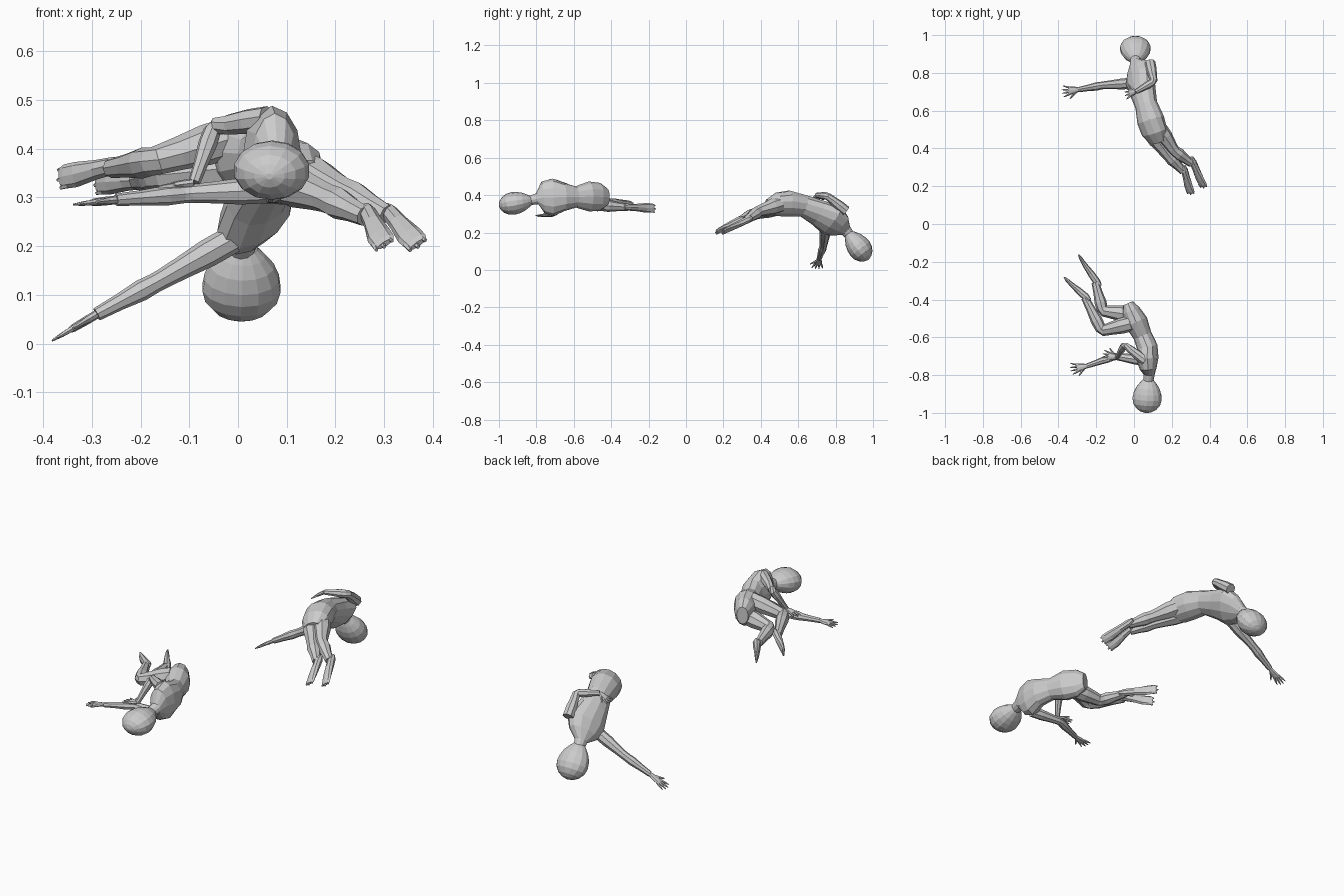
import bpy, bmesh, math
from mathutils import Vector as V

cube = bpy.data.objects.get("Cube")
if cube:
    bpy.data.objects.remove(cube, do_unlink=True)

grey = bpy.data.materials.new("plain_grey")
grey.use_nodes = True
grey.diffuse_color = (0.6, 0.6, 0.6, 1)
grey.node_tree.nodes["Principled BSDF"].inputs["Base Color"].default_value = (0.6, 0.6, 0.6, 1)


def loft(name, rings, side, side_end=None, sides=10):
    """Skin elliptical rings (centre, half width, half depth) along a path."""
    bm = bmesh.new()
    side, loops = V(side), []
    side_end = V(side_end or side)
    n = len(rings)
    for i, (c, a, b) in enumerate(rings):
        t = (V(rings[min(i + 1, n - 1)][0]) - V(rings[max(i - 1, 0)][0])).normalized()
        s = side.lerp(side_end, i / (n - 1))
        s = (s - t * s.dot(t)).normalized()
        d = t.cross(s)
        loops.append([bm.verts.new(V(c) + s * a * math.cos(k * math.tau / sides)
                                   + d * b * math.sin(k * math.tau / sides))
                      for k in range(sides)])
    for p, q in zip(loops, loops[1:]):
        for k in range(sides):
            j = (k + 1) % sides
            bm.faces.new((p[k], p[j], q[j], q[k]))
    bm.faces.new(loops[0][::-1])
    bm.faces.new(loops[-1])
    bmesh.ops.recalc_face_normals(bm, faces=bm.faces)
    mesh = bpy.data.meshes.new(name)
    bm.to_mesh(mesh)
    bm.free()
    mesh.materials.append(grey)
    obj = bpy.data.objects.new(name, mesh)
    bpy.context.collection.objects.link(obj)
    return obj


def limb(name, joints, size, side):
    """Root, bend and end joints with muscle bulges between them."""
    a, b, c = map(V, joints)
    spots = [(a, 1.0), (a.lerp(b, .35), 1.0), (a.lerp(b, .7), .82), (a.lerp(b, .95), .72),
             (b.lerp(c, .08), .7), (b.lerp(c, .3), .76), (b.lerp(c, .65), .58), (c, .48)]
    loft(name, [(p, r * size, r * size) for p, r in spots], side, sides=8)


def hand(name, wrist, tip, side):
    w, t, s = V(wrist), V(tip), V(side)
    d = t - w
    s = (s - d * s.dot(d) / d.length_squared).normalized()
    loft(name + "_palm", [(w, .011, .009), (w + d * .25, .019, .009),
                          (w + d * .5, .022, .008), (w + d * .58, .018, .006)], s, sides=8)
    # four fingers fan out, the thumb branches off early
    for i, f in enumerate((-1, -.35, .3, .95)):
        root = w + d * .48 + s * f * .016
        end = w + d * (1 - .12 * abs(f)) + s * f * .03
        loft(f"{name}_finger_{i + 1}", [(root, .006, .006), (root.lerp(end, .55), .005, .005),
                                        (end, .002, .002)], s, sides=5)
    root, end = w + d * .2 + s * .01, w + d * .55 + s * .042
    loft(name + "_thumb", [(root, .008, .007), (end, .003, .003)], s, sides=5)


def foot(name, ankle, tip, side, heel):
    a, d, h = V(ankle), V(tip) - V(ankle), V(heel)
    loft(name, [(a - d * .16 + h, .011, .010), (a + h * .7, .018, .020),
                (a + d * .3 + h * .4, .020, .018), (a + d * .65, .026, .012),
                (a + d * .85, .025, .009), (a + d * .93, .020, .006)], side, sides=8)
    s = V(side)
    s = (s - d * s.dot(d) / d.length_squared).normalized()
    for i, f in enumerate((-.018, -.004, .013)):
        loft(f"{name}_toe_{i + 1}", [(a + d * .8 + s * f, .008, .007),
                                     (a + d * (1 - abs(f) * 3) + s * f * 1.2, .004, .004)], s, sides=5)


def head(name, neck, crown, side, wide, deep):
    n, d = V(neck), V(crown) - V(neck)
    profile = [(0, .36), (.1, .56), (.25, .8), (.42, .95), (.58, 1), (.74, .92), (.88, .68), (.96, .4), (1, .1)]
    loft(name, [(n + d * t, r * wide, r * deep) for t, r in profile], side, sides=14)


# Figure lying on its side, knees drawn forward
up = (0, 0, 1)
loft("front_torso", [((.075, -.84, .37), .024, .026), ((.08, -.795, .38), .03, .03),
                     ((.075, -.765, .388), .085, .045), ((.07, -.71, .388), .1, .06),
                     ((.07, -.65, .39), .075, .055), ((.045, -.59, .39), .057, .05),
                     ((.012, -.52, .393), .08, .062), ((-.015, -.46, .39), .075, .048),
                     ((-.033, -.42, .39), .045, .028)], up, sides=12)
head("front_head", (.076, -.825, .372), (.064, -1, .343), up, .061, .079)
limb("front_upper_leg", [(-.01, -.525, .425), (-.17, -.565, .375), (-.26, -.39, .36)], .042, up)
foot("front_upper_foot", (-.26, -.39, .36), (-.372, -.28, .34), up, (.008, .005, .008))
limb("front_lower_leg", [(-.02, -.48, .36), (-.165, -.46, .345), (-.205, -.31, .335)], .042, up)
foot("front_lower_foot", (-.205, -.31, .335), (-.295, -.16, .33), up, (.012, .005, 0))
limb("front_upper_arm", [(.06, -.725, .462), (-.05, -.64, .445), (-.09, -.705, .33)], .026, (1, 0, 0))
hand("front_upper_hand", (-.09, -.705, .33), (-.17, -.695, .32), (0, 1, 0))
limb("front_lower_arm", [(.06, -.725, .315), (-.1, -.7, .308), (-.25, -.752, .295)], .027, up)
hand("front_lower_hand", (-.25, -.752, .295), (-.34, -.77, .285), (0, -1, 0))

# Figure arched over, diving down with one arm behind its back
shoulder_dir, hip_dir = (.46, .78, .41), (.6, .2, .5)
loft("back_torso", [((.005, .885, .175), .024, .025), ((.01, .855, .21), .032, .03),
                    ((.02, .82, .235), .08, .045), ((.035, .78, .265), .102, .06),
                    ((.045, .71, .305), .08, .06), ((.065, .63, .343), .062, .058),
                    ((.088, .55, .355), .076, .068), ((.108, .49, .35), .074, .06),
                    ((.128, .44, .335), .05, .04)], shoulder_dir, hip_dir, 12)
head("back_head", (.01, .868, .195), (.005, .975, .055), (0, 1, .8), .064, .082)
limb("back_inner_leg", [(.085, .49, .335), (.18, .365, .3), (.26, .28, .262)], .044, hip_dir)
foot("back_inner_foot", (.26, .28, .262), (.305, .155, .2), hip_dir, (.01, .008, .008))
limb("back_outer_leg", [(.135, .5, .35), (.21, .39, .315), (.305, .32, .265)], .044, hip_dir)
foot("back_outer_foot", (.305, .32, .265), (.375, .19, .2), hip_dir, (.01, .012, .004))
limb("back_reaching_arm", [(-.01, .745, .215), (-.16, .735, .13), (-.29, .712, .06)], .029, (0, 1, 0))
hand("back_reaching_hand", (-.29, .712, .06), (-.385, .7, .004), (0, -1, 0))
limb("back_folded_arm", [(.085, .855, .315), (.105, .755, .395), (.01, .7, .4)], .028, up)
hand("back_folded_hand", (.01, .7, .4), (-.05, .69, .36), (0, 1, 0))
